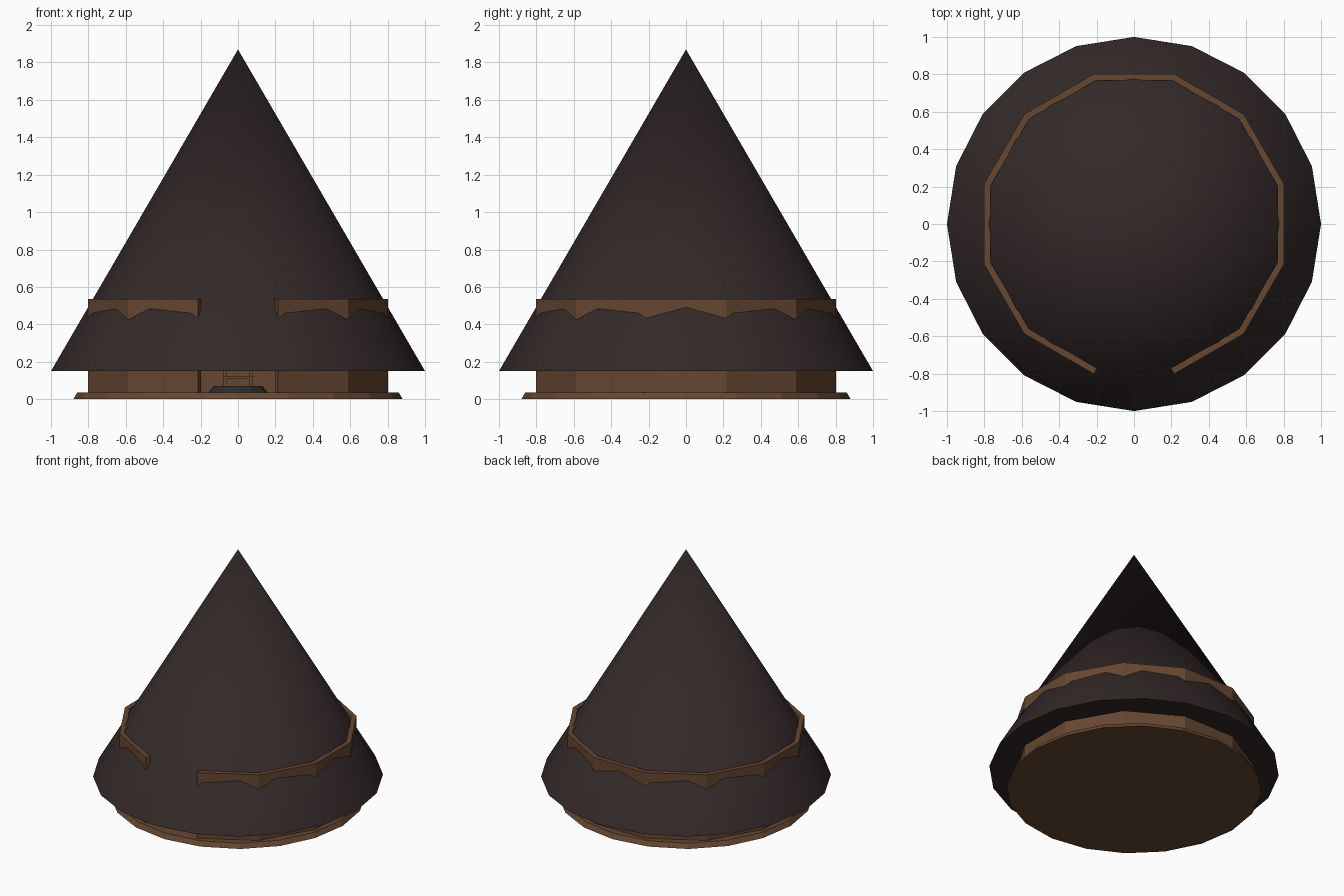
import bpy
import bmesh
from math import radians, cos, sin

cube = bpy.data.objects.get("Cube")
if cube:
    bpy.data.objects.remove(cube, do_unlink=True)


def material(name, rgb):
    mat = bpy.data.materials.new(name)
    mat.use_nodes = True
    mat.diffuse_color = (*rgb, 1)
    mat.node_tree.nodes["Principled BSDF"].inputs["Base Color"].default_value = (*rgb, 1)
    return mat


wood = material("brown wood", (0.133, 0.063, 0.031))
thatch = material("dark thatch", (0.034, 0.022, 0.022))
charcoal = material("charcoal", (0.028, 0.024, 0.025))


def frustum(name, sides, r_bottom, r_top, z_bottom, z_top, mat):
    bpy.ops.mesh.primitive_cone_add(
        vertices=sides, radius1=r_bottom, radius2=r_top,
        depth=z_top - z_bottom, location=(0, 0, (z_bottom + z_top) / 2))
    obj = bpy.context.object
    obj.name = name
    obj.data.materials.append(mat)
    return obj


def box(name, center, size, mat):
    bpy.ops.mesh.primitive_cube_add(size=1, location=center)
    obj = bpy.context.object
    obj.name = name
    obj.scale = size
    obj.data.materials.append(mat)
    return obj


# Floor, roof and fire pit
FLOOR = 0.035
frustum("floor", 20, 0.88, 0.86, 0, FLOOR, wood)
frustum("roof", 20, 1, 0, 0.15, 1.87, thatch)
bpy.ops.object.shade_smooth_by_angle(angle=radians(30))
frustum("fire_pit", 12, 0.16, 0.13, FLOOR, 0.07, charcoal)

# Twelve-sided wall with the front panel left open as a doorway
bm = bmesh.new()
columns = []
for k in range(12):
    a = radians(-75 + 30 * k)
    columns.append([bm.verts.new((0.83 * cos(a), 0.83 * sin(a), z))
                    for z in (0.03, 0.535)])
for (b0, t0), (b1, t1) in zip(columns, columns[1:]):
    bm.faces.new((b0, b1, t1, t0))
mesh = bpy.data.meshes.new("wall")
bm.to_mesh(mesh)
bm.free()
mesh.materials.append(wood)
wall = bpy.data.objects.new("wall", mesh)
bpy.context.collection.objects.link(wall)
solid = wall.modifiers.new("thickness", "SOLIDIFY")
solid.thickness = 0.035
solid.offset = -1
solid.use_even_offset = True

# Small chair against the back wall, facing the doorway
for side, x in (("left", 0.07), ("right", -0.07)):
    box("chair_front_leg_" + side, (x, 0.52, 0.075), (0.02, 0.02, 0.08), wood)
    box("chair_back_post_" + side, (x, 0.66, 0.16), (0.02, 0.02, 0.25), wood)
box("chair_seat", (0, 0.59, 0.115), (0.16, 0.16, 0.016), wood)
box("chair_back_rest", (0, 0.66, 0.23), (0.13, 0.015, 0.08), wood)
